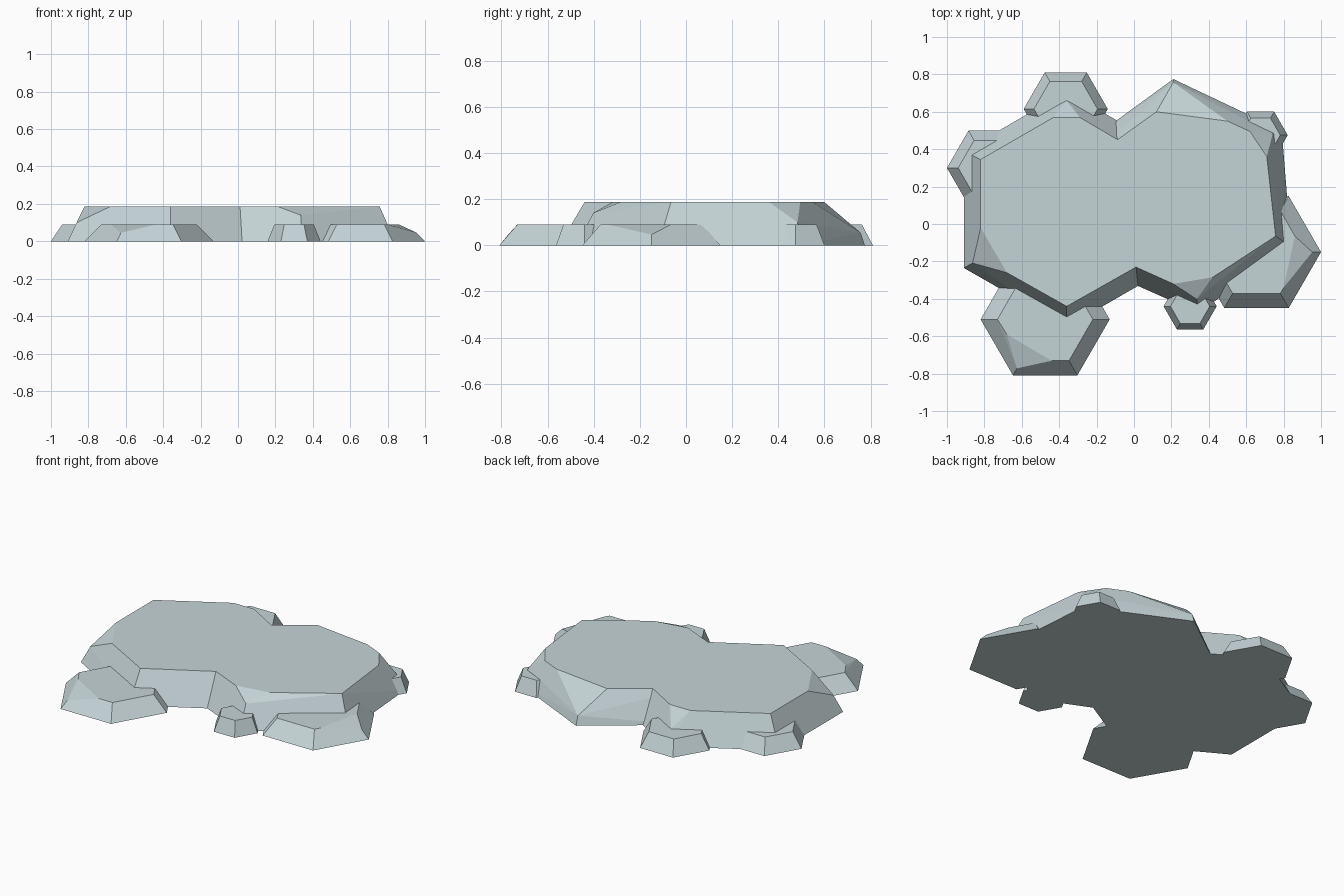
import bpy, bmesh
from math import cos, sin, radians

if "Cube" in bpy.data.objects:
    bpy.data.objects.remove(bpy.data.objects["Cube"])


def hull_object(name, points):
    """Convex faceted stone through the given corner points."""
    bm = bmesh.new()
    for p in points:
        bm.verts.new(p)
    res = bmesh.ops.convex_hull(bm, input=bm.verts[:])
    loose = [v for v in bm.verts if not v.link_faces]
    bmesh.ops.delete(bm, geom=loose, context='VERTS')
    bmesh.ops.recalc_face_normals(bm, faces=bm.faces[:])
    mesh = bpy.data.meshes.new(name)
    bm.to_mesh(mesh)
    bm.free()
    ob = bpy.data.objects.new(name, mesh)
    bpy.context.scene.collection.objects.link(ob)
    return ob


def slab(name, base, top, height, apexes=()):
    pts = [(x, y, 0) for x, y in base] + [(x, y, height) for x, y in top]
    return hull_object(name, pts + list(apexes))


def hexagon(cx, cy, r):
    return [(cx + r * cos(radians(60 * i)), cy + r * sin(radians(60 * i))) for i in range(6)]


def stone(name, cx, cy, r, r_top, cut=None, edge=(), apex=()):
    """Low hexagonal stone; one top corner may be chipped to an edge and an apex."""
    top = hexagon(cx, cy, r_top)
    if cut is not None:
        top.pop(cut)
    return slab(name, hexagon(cx, cy, r), top + list(edge), 0.09, apex)


H = 0.187
# Large left half of the main slab
rock = slab("rock_platform",
            [(-0.36, 0.71), (-0.91, 0.39), (-0.91, -0.235), (-0.36, -0.55), (0.19, -0.235), (0.19, 0.39)],
            [(-0.43, 0.57), (-0.29, 0.57), (-0.82, 0.345), (-0.82, -0.02), (-0.68, -0.26),
             (-0.36, -0.44), (0.10, -0.18), (0.10, 0.34)], H,
            [(-0.36, 0.66, 0.09), (-0.863, -0.209, 0.10)])

# Right half and surrounding low stones
parts = [
    slab("right_slab",
         [(0.21, 0.775), (0.79, 0.50), (0.84, -0.12), (0.345, -0.475), (-0.24, -0.215), (-0.29, 0.41)],
         [(0.12, 0.60), (0.50, 0.55), (0.62, 0.495), (0.71, 0.36), (0.757, -0.065),
          (0.42, -0.285), (0.21, -0.32), (-0.19, -0.14), (-0.25, 0.335)], H,
         [(0.21, 0.757, 0.055), (0.742, 0.483, 0.10), (0.335, -0.402, 0.14)]),
    stone("front_left_stone", -0.475, -0.51, 0.345, 0.255, 4,
          [(-0.68, -0.59), (-0.44, -0.731)], [(-0.626, -0.772, 0.045)]),
    stone("right_stone", 0.655, -0.15, 0.345, 0.255, 0,
          [(0.86, -0.065), (0.80, -0.34)], [(0.953, -0.15, 0.047)]),
    stone("back_stone", -0.365, 0.615, 0.225, 0.17),
    stone("left_stone", -0.77, 0.30, 0.23, 0.17),
    stone("back_right_stone", 0.677, 0.475, 0.145, 0.105),
    stone("front_stone", 0.30, -0.44, 0.142, 0.105),
]

# Fuse everything into one solid
bpy.context.view_layer.objects.active = rock
for p in parts:
    mod = rock.modifiers.new("fuse", 'BOOLEAN')
    mod.operation = 'UNION'
    mod.solver = 'EXACT'
    mod.object = p
    bpy.ops.object.modifier_apply(modifier=mod.name)
    bpy.data.objects.remove(p)

# Merge coplanar triangles into clean flat facets
bm = bmesh.new()
bm.from_mesh(rock.data)
bmesh.ops.remove_doubles(bm, verts=bm.verts[:], dist=0.0005)
bmesh.ops.dissolve_limit(bm, angle_limit=radians(2), verts=bm.verts[:], edges=bm.edges[:])
bm.to_mesh(rock.data)
bm.free()

# Pale blue-grey stone
mat = bpy.data.materials.new("stone")
mat.diffuse_color = (0.56, 0.66, 0.68, 1)
mat.use_nodes = True
mat.node_tree.nodes["Principled BSDF"].inputs["Base Color"].default_value = mat.diffuse_color
rock.data.materials.clear()
rock.data.materials.append(mat)
